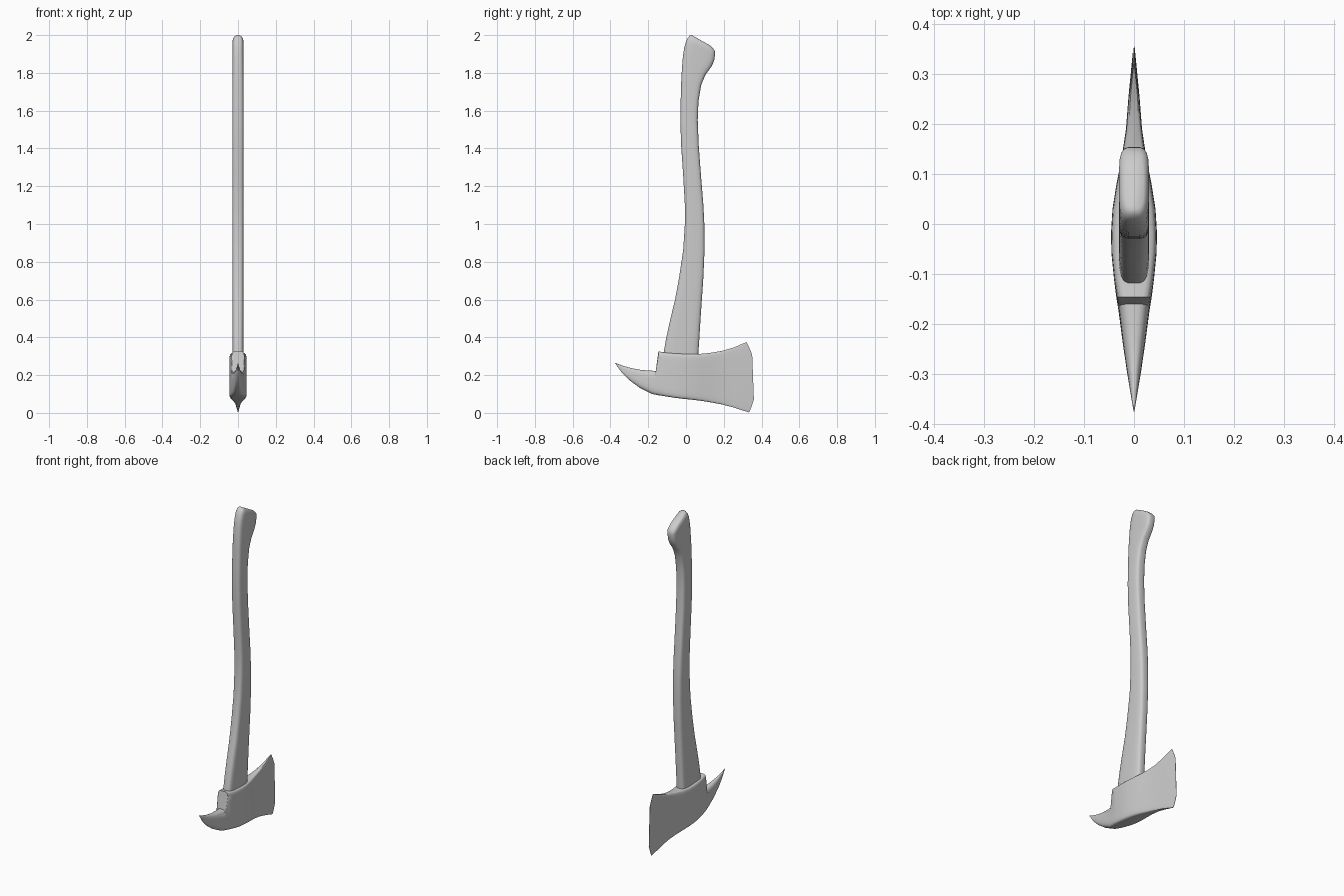
import bpy, bmesh, math
from mathutils import Vector


def loft(name, sections, sides, angle):
    """Skin superelliptical rings. Section: (a_y, a_z, b_y, b_z, half_width, exponent, bow_y).
    a and b are the two ends of the ring in the side view; bow_y pushes its middle along y."""
    bm = bmesh.new()
    rings = []
    for ay, az, by, bz, w, n, bow in sections:
        a, b = Vector((0, ay, az)), Vector((0, by, bz))
        ring = []
        for i in range(sides):
            t = 2 * math.pi * (i + 0.5) / sides
            c, s = math.cos(t), math.sin(t)
            u = math.copysign(abs(c) ** (2 / n), c)
            v = math.copysign(abs(s) ** (2 / n), s)
            # stretch so the outermost points reach the ends exactly
            top = math.cos(math.pi / sides) ** (2 / n)
            u, v = u / top, v / top
            p = (a + b) / 2 + (b - a) / 2 * u
            p += Vector((w * v, bow * (1 - u * u), 0))
            ring.append(bm.verts.new(p))
        rings.append(ring)
    for r0, r1 in zip(rings, rings[1:]):
        for i in range(sides):
            j = (i + 1) % sides
            bm.faces.new((r0[i], r0[j], r1[j], r1[i]))
    bm.faces.new(rings[0])
    bm.faces.new(rings[-1][::-1])
    bmesh.ops.recalc_face_normals(bm, faces=bm.faces)
    me = bpy.data.meshes.new(name)
    bm.to_mesh(me)
    bm.free()
    ob = bpy.data.objects.new(name, me)
    bpy.context.collection.objects.link(ob)
    bpy.ops.object.select_all(action='DESELECT')
    ob.select_set(True)
    bpy.context.view_layer.objects.active = ob
    bpy.ops.object.shade_smooth_by_angle(angle=math.radians(angle))
    return ob


# Curved wooden handle: back edge and front edge of each ring
handle = [
    (-0.130, 0.22, 0.060, 0.22), (-0.120, 0.31, 0.065, 0.31),
    (-0.104, 0.40, 0.071, 0.40), (-0.082, 0.50, 0.077, 0.50),
    (-0.058, 0.60, 0.084, 0.60), (-0.036, 0.72, 0.092, 0.72),
    (-0.015, 0.86, 0.098, 0.86), (-0.006, 1.00, 0.097, 1.00),
    (-0.006, 1.10, 0.092, 1.10), (-0.015, 1.26, 0.079, 1.26),
    (-0.026, 1.42, 0.067, 1.42), (-0.030, 1.55, 0.062, 1.55),
    (-0.028, 1.66, 0.066, 1.65), (-0.025, 1.76, 0.080, 1.735),
    (-0.021, 1.83, 0.103, 1.79), (-0.016, 1.89, 0.136, 1.835),
    (-0.009, 1.935, 0.149, 1.865), (0.000, 1.965, 0.154, 1.900),
    (0.008, 1.982, 0.153, 1.915),
]
rings = [h + (0.03, 4, 0) for h in handle]
rings += [(0.018, 1.996, 0.143, 1.931, 0.026, 3.5, 0),
          (0.030, 2.000, 0.128, 1.945, 0.019, 3, 0)]
loft("handle", rings, 20, 50)

# Steel head from pick tip to blade edge: bottom and top edge of each ring
head = [
    (-0.375, 0.262, -0.375, 0.265, 0.0008, 2.5, 0),
    (-0.340, 0.213, -0.335, 0.250, 0.007, 2.5, 0),
    (-0.300, 0.173, -0.290, 0.237, 0.014, 2.5, 0),
    (-0.245, 0.133, -0.235, 0.227, 0.022, 2.8, 0),
    (-0.180, 0.100, -0.160, 0.222, 0.031, 3.5, 0),
    (-0.150, 0.094, -0.146, 0.326, 0.035, 6, 0),
    (-0.110, 0.088, -0.110, 0.319, 0.040, 8, 0),
    (-0.060, 0.080, -0.060, 0.315, 0.045, 9, 0),
    (-0.020, 0.075, -0.020, 0.313, 0.046, 9, 0),
    (0.030, 0.070, 0.030, 0.312, 0.043, 9, 0),
    (0.080, 0.064, 0.080, 0.313, 0.035, 9, 0),
    (0.130, 0.056, 0.130, 0.318, 0.025, 9, 0),
    (0.190, 0.045, 0.190, 0.328, 0.016, 9, 0),
    (0.255, 0.028, 0.255, 0.347, 0.011, 9, 0),
    (0.334, 0.002, 0.320, 0.375, 0.0008, 9, 0.047),
]
loft("axe_head", head, 24, 40)
